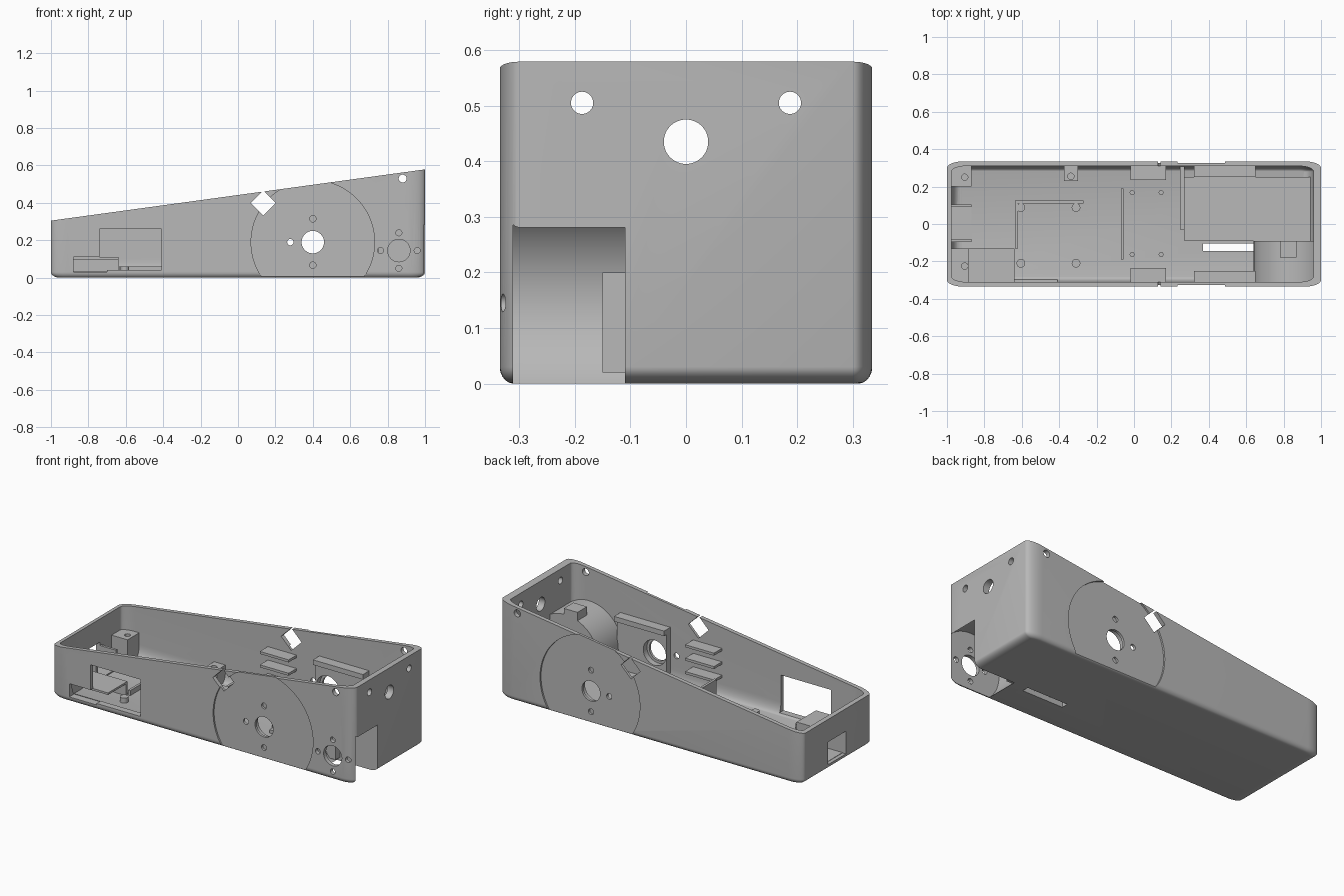
import bpy, bmesh
from math import sin, cos, pi, radians
from mathutils import Matrix

if "Cube" in bpy.data.objects:
    bpy.data.objects.remove(bpy.data.objects["Cube"], do_unlink=True)

grey = bpy.data.materials.new("plain grey")
grey.use_nodes = True
colour = (0.48, 0.48, 0.48, 1)
grey.diffuse_color = colour
grey.node_tree.nodes["Principled BSDF"].inputs["Base Color"].default_value = colour


def finish(name, bm):
    bmesh.ops.recalc_face_normals(bm, faces=bm.faces)
    mesh = bpy.data.meshes.new(name)
    bm.to_mesh(mesh)
    bm.free()
    mesh.materials.append(grey)
    ob = bpy.data.objects.new(name, mesh)
    bpy.context.collection.objects.link(ob)
    return ob


def box(name, x, y, z):
    """Box from (min, max) pairs."""
    bm = bmesh.new()
    size = [b - a for a, b in (x, y, z)]
    mid = [(a + b) / 2 for a, b in (x, y, z)]
    bmesh.ops.create_cube(bm, size=1, matrix=Matrix.Translation(mid) @ Matrix.Diagonal(size + [1]))
    return finish(name, bm)


def rod(name, axis, a, b, lo, hi, r, n=48):
    """Cylinder along an axis; a and b are its other two coordinates."""
    mid = (lo + hi) / 2
    place, turn = {"X": ((mid, a, b), Matrix.Rotation(pi / 2, 4, "Y")),
                   "Y": ((a, mid, b), Matrix.Rotation(pi / 2, 4, "X")),
                   "Z": ((a, b, mid), Matrix.Identity(4))}[axis]
    bm = bmesh.new()
    bmesh.ops.create_cone(bm, cap_ends=True, segments=n, radius1=r, radius2=r, depth=hi - lo,
                          matrix=Matrix.Translation(place) @ turn)
    return finish(name, bm)


def cut(target, *cutters):
    for c in cutters:
        mod = target.modifiers.new("cut", "BOOLEAN")
        mod.operation, mod.solver, mod.object = "DIFFERENCE", "EXACT", c
        with bpy.context.temp_override(object=target, active_object=target):
            bpy.ops.object.modifier_apply(modifier=mod.name)
        bpy.data.objects.remove(c, do_unlink=True)


def tub(name, cx, hx, hy, rx, ry, base, fx, fy, fz, top):
    """Solid tub with elliptical corners and a rounded bottom edge."""
    bm = bmesh.new()
    steps, rings = 8, []
    levels = [(fx * (1 - sin(t)), fy * (1 - sin(t)), base + fz * (1 - cos(t)))
              for t in (i * pi / 2 / steps for i in range(steps + 1))]
    for ix, iy, z in levels + [(0, 0, None)]:
        ring = []
        for k, (sx, sy) in enumerate(((1, 1), (-1, 1), (-1, -1), (1, -1))):
            for i in range(steps + 1):
                t = k * pi / 2 + i * pi / 2 / steps
                x = cx + sx * (hx - rx) + (rx - ix) * cos(t)
                y = sy * (hy - ry) + (ry - iy) * sin(t)
                ring.append(bm.verts.new((x, y, top(x) if z is None else z)))
        rings.append(ring)
    for low, high in zip(rings, rings[1:]):
        for i in range(len(low)):
            j = (i + 1) % len(low)
            bm.faces.new((low[i], low[j], high[j], high[i]))
    bm.faces.new(rings[0])
    bm.faces.new(rings[-1])
    return finish(name, bm)


# Wedge-shaped open shell
shell = tub("shell", 0, 1, 0.335, 0.09, 0.035, 0, 0.05, 0.025, 0.03,
            lambda x: 0.305 + 0.137 * (x + 1))
cut(shell, tub("cavity", -0.0075, 0.9675, 0.31, 0.08, 0.03, 0.03, 0.05, 0.028, 0.07, lambda x: 1))

# Shallow round recess on both long sides, with its holes
for side in (-1, 1):
    cut(shell, rod("recess", "Y", 0.4, 0.19, side * 0.375 - 0.05, side * 0.375 + 0.05, 0.33, 128))
for x, z, r in ((0.4, 0.19, 0.06), (0.4, 0.315, 0.017), (0.4, 0.067, 0.017),
                (0.28, 0.19, 0.017), (0.88, 0.53, 0.021)):
    cut(shell, rod("side_hole", "Y", x, z, -0.5, 0.5, r))
# Diamond opening through both sides
cut(shell, rod("diamond", "Y", 0.135, 0.4, -0.5, 0.5, 0.067, 4))

# Holes in the tall end and window in the low end
for y, z, r in ((-0.187, 0.505, 0.02), (0.187, 0.505, 0.02), (0, 0.435, 0.04)):
    cut(shell, rod("end_hole", "X", y, z, 0.9, 1.1, r))
cut(shell, box("end_window", (-1.1, -0.9), (-0.08, 0.09), (0.035, 0.17)))

# Stepped opening in the front wall
cut(shell, box("front_window", (-0.74, -0.41), (-0.4, -0.29), (0.04, 0.26)),
    box("front_slot", (-0.88, -0.7), (-0.4, -0.29), (0.031, 0.11)))

# Wheel well, its mounting holes and the belt slot
WX, WZ = 0.86, 0.145
cut(shell, rod("well_space", "Y", WX, WZ, -0.311, -0.11, 0.195, 96),
    box("well_mouth", (WX, 1.1), (-0.311, -0.11), (-0.1, WZ)),
    box("belt_slot", (0.37, 0.64), (-0.145, -0.105), (-0.1, 0.1)),
    rod("axle_hole", "Y", WX, WZ, -0.4, -0.29, 0.06))
for dx, dz in ((0.098, 0), (-0.098, 0), (0, 0.095), (0, -0.095)):
    cut(shell, rod("mount_hole", "Y", WX + dx, WZ + dz, -0.4, -0.29, 0.016))
well = rod("wheel_well_cover", "Y", WX, WZ, -0.3105, -0.09, 0.22, 96)
cut(well, rod("well_space", "Y", WX, WZ, -0.4, -0.11, 0.195, 96),
    box("trim_low", (0, 2), (-1, 1), (-1, 0.005)),
    box("trim_end", (0.97, 2), (-1, 1), (-1, 1)),
    box("well_mouth", (WX, 1.1), (-0.4, -0.11), (-0.1, WZ)))
belt_block = box("belt_block", (0.67, 0.75), (-0.15, -0.105), (0.02, 0.2))
cover_tab = box("well_cover_tab", (0.78, 0.87), (-0.18, -0.09), (0.345, 0.4))
parts = [shell, well, belt_block, cover_tab]

# Mirrored bearing brackets and slatted shelves on the long walls
for label, s in (("front", -1), ("back", 1)):
    span = lambda a, b: tuple(sorted((s * a, s * b)))
    bracket = box(label + "_bracket", (0.32, 0.65), span(0.275, 0.312), (0.02, 0.33))
    cut(bracket, rod("bearing_hole", "Y", 0.4, 0.19, -0.5, 0.5, 0.075))
    lip = box(label + "_bracket_lip", (0.32, 0.65), span(0.25, 0.312), (0.32, 0.35))
    parts += [bracket, lip]
    for i in range(3):
        z = 0.14 + 0.08 * i
        parts.append(box(label + "_slat", (-0.02, 0.17), span(0.235, 0.312), (z, z + 0.015)))

# Floor platform with a low stop beside it, and the tall partition
parts += [box("platform", (0.27, 0.962), (-0.09, 0.25), (0.02, 0.05)),
          box("platform_stop", (0.245, 0.27), (-0.03, 0.312), (0.02, 0.07)),
          box("partition", (-0.07, -0.055), (-0.19, 0.19), (0.02, 0.19))]

# Circuit board rails and standoffs
parts += [box("board_rail_long", (-0.635, -0.27), (0.11, 0.125), (0.02, 0.06)),
          box("board_rail_short", (-0.635, -0.62), (-0.13, 0.125), (0.02, 0.06))]
for x in (-0.605, -0.31):
    for y in (-0.21, 0.088):
        parts.append(rod("board_standoff", "Z", x, y, 0.02, 0.06, 0.023, 32))
for x in (-0.01, 0.145):
    for y in (-0.163, 0.168):
        parts.append(rod("sensor_standoff", "Z", x, y, 0.02, 0.04, 0.013, 24))

# Corner ledges and wall boss with screw holes
for name, x, y, top, hx, hy in (("back_corner_post", (-0.978, -0.87), (0.2, 0.312), 0.17, -0.905, 0.25),
                                ("front_corner_post", (-0.978, -0.885), (-0.312, -0.13), 0.17, -0.905, -0.225),
                                ("wall_boss", (-0.375, -0.3), (0.23, 0.312), 0.13, -0.338, 0.255)):
    post = box(name, x, y, (0.02, top))
    cut(post, rod("screw_hole", "Z", hx, hy, 0.06, 0.5, 0.017, 24))
    parts.append(post)

# Shelf behind the front opening
parts += [box("shelf", (-0.885, -0.64), (-0.312, -0.13), (0.098, 0.11)),
          box("shelf_back", (-0.885, -0.64), (-0.145, -0.13), (0.02, 0.1)),
          box("end_window_sill", (-0.978, -0.87), (-0.08, 0.09), (0.02, 0.037))]
for y in (-0.095, 0.09):
    parts.append(box("end_window_cheek", (-0.978, -0.87), (y, y + 0.015), (0.02, 0.15)))

# Smooth shading with sharp edges kept
bpy.ops.object.select_all(action="DESELECT")
for p in parts:
    p.select_set(True)
bpy.context.view_layer.objects.active = shell
bpy.ops.object.shade_smooth_by_angle(angle=radians(30))
